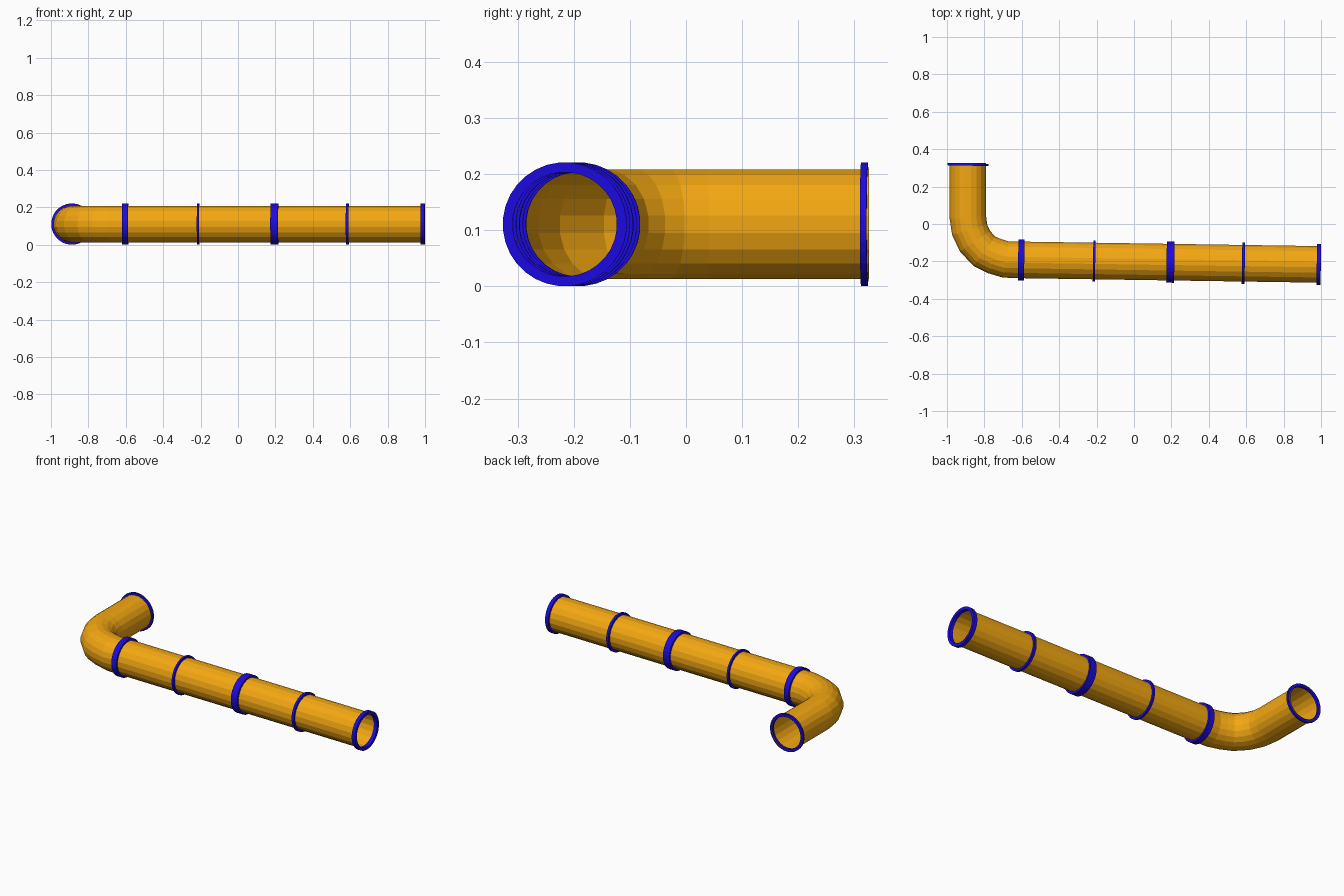
import bpy, bmesh, math
from mathutils import Vector

if "Cube" in bpy.data.objects:
    bpy.data.objects.remove(bpy.data.objects["Cube"])

Z = 0.1105          # height of the pipe axis
PIPE_R = 0.099
RING_R, BORE_R = 0.1105, 0.093


def material(name, rgb):
    m = bpy.data.materials.new(name)
    m.diffuse_color = (*rgb, 1)
    m.use_nodes = True
    m.node_tree.nodes["Principled BSDF"].inputs["Base Color"].default_value = m.diffuse_color
    return m


ORANGE = material("orange_pipe", (0.90, 0.39, 0.006))
BLUE = material("blue_collar", (0.012, 0.003, 0.75))


def finish(bm, name, mat):
    bmesh.ops.recalc_face_normals(bm, faces=bm.faces)
    me = bpy.data.meshes.new(name)
    bm.to_mesh(me)
    bm.free()
    me.materials.append(mat)
    ob = bpy.data.objects.new(name, me)
    bpy.context.collection.objects.link(ob)
    return ob


def ring(bm, centre, tangent, r, n):
    side = Vector((-tangent.y, tangent.x, 0)).normalized()
    up = Vector((0, 0, 1))
    return [bm.verts.new(centre + r * (side * math.cos(a) + up * math.sin(a)))
            for a in (2 * math.pi * (i + 0.5) / n for i in range(n))]


def bridge(bm, a, b):
    n = len(a)
    for i in range(n):
        j = (i + 1) % n
        bm.faces.new((a[i], a[j], b[j], b[i]))


def pipe(name, path, n=20):
    """Open thin tube swept along a flat path."""
    pts = [Vector((x, y, Z)) for x, y in path]
    bm = bmesh.new()
    rings = []
    for i, p in enumerate(pts):
        d_in = (p - pts[max(i - 1, 0)]).normalized()
        d_out = (pts[min(i + 1, len(pts) - 1)] - p).normalized()
        rings.append(ring(bm, p, d_in + d_out, PIPE_R, n))
    for a, b in zip(rings, rings[1:]):
        bridge(bm, a, b)
    return finish(bm, name, ORANGE)


def collar(name, centre, tangent, width, n=32):
    """Square-section band around the pipe."""
    c, t = Vector((*centre, Z)), Vector((*tangent, 0)).normalized()
    bm = bmesh.new()
    loops = [ring(bm, c + t * (s * width / 2), t, r, n)
             for s, r in ((-1, RING_R), (1, RING_R), (1, BORE_R), (-1, BORE_R))]
    for i in range(4):
        bridge(bm, loops[i], loops[(i + 1) % 4])
    return finish(bm, name, BLUE)


def axis_y(x):      # the long run drifts slightly towards the front
    return -0.192 - 0.0151 * (x + 0.6)


# pipes: bent end piece and long straight run
pipe("elbow_pipe", [(-0.888, 0.326), (-0.888, 0.035), (-0.879, -0.03), (-0.85, -0.092),
                    (-0.80, -0.146), (-0.745, -0.172), (-0.685, -0.19), (-0.6, axis_y(-0.6))])
pipe("straight_pipe", [(-0.6, axis_y(-0.6)), (0.995, axis_y(0.995))])

# collars along the run: joints, thin bands and end rim
for i, (x, w) in enumerate([(-0.603, 0.033), (-0.213, 0.012), (0.195, 0.042),
                            (0.585, 0.015), (0.988, 0.022)]):
    collar(f"collar_{i + 1}", (x, axis_y(x)), (1, -0.0151), w)
collar("elbow_end_rim", (-0.888, 0.318), (0.02, 1), 0.012)
